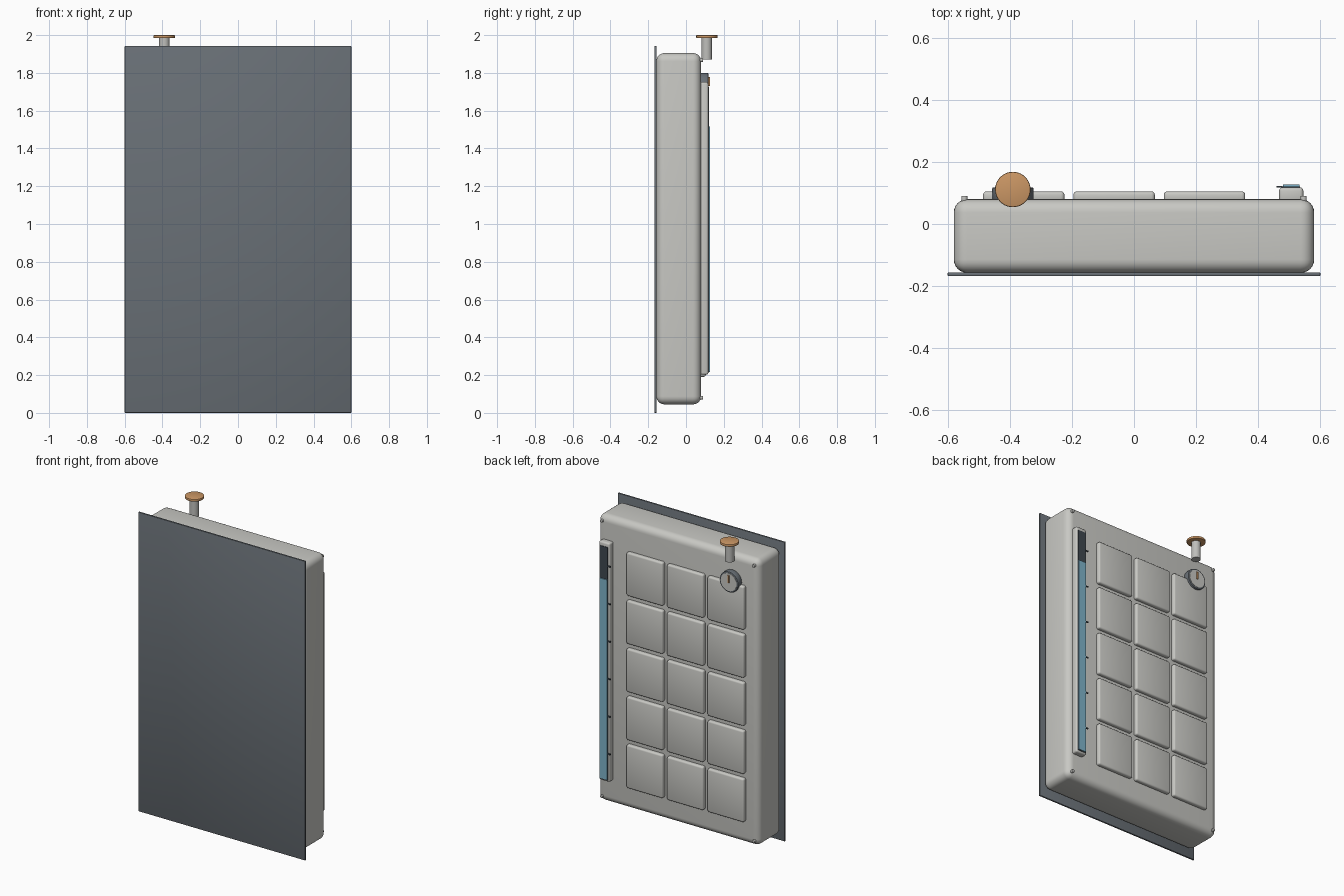
import bpy
import math

if "Cube" in bpy.data.objects:
    bpy.data.objects.remove(bpy.data.objects["Cube"], do_unlink=True)


def material(name, rgb):
    m = bpy.data.materials.new(name)
    m.use_nodes = True
    m.diffuse_color = (*rgb, 1)
    m.node_tree.nodes["Principled BSDF"].inputs["Base Color"].default_value = (*rgb, 1)
    return m


SHELL = material("warm light grey", (0.58, 0.58, 0.55))
SLATE = material("slate grey", (0.14, 0.16, 0.18))
COPPER = material("copper", (0.60, 0.31, 0.13))
FLUID = material("blue", (0.21, 0.45, 0.59))
DARK = material("charcoal", (0.05, 0.065, 0.08))
METAL = material("metal grey", (0.52, 0.52, 0.50))


def finish(ob, name, mat, bevel, segments):
    ob.name = name
    ob.data.materials.append(mat)
    if bevel:
        mod = ob.modifiers.new("rounded edges", "BEVEL")
        mod.width = bevel
        mod.segments = segments
        mod.limit_method = "ANGLE"
        bpy.ops.object.modifier_apply(modifier=mod.name)
    bpy.ops.object.shade_smooth_by_angle(angle=math.radians(35))
    return ob


def box(name, x, y, z, mat, bevel=0, segments=3):
    """Box from (min, max) ranges along each axis."""
    spans = (x, y, z)
    bpy.ops.mesh.primitive_cube_add(size=1, location=[(a + b) / 2 for a, b in spans])
    ob = bpy.context.object
    ob.scale = [b - a for a, b in spans]
    bpy.ops.object.transform_apply(location=False, rotation=False, scale=True)
    return finish(ob, name, mat, bevel, segments)


def cylinder(name, centre, radius, depth, mat, facing_back=False, bevel=0, sides=40):
    turn = (math.pi / 2, 0, 0) if facing_back else (0, 0, 0)
    bpy.ops.mesh.primitive_cylinder_add(vertices=sides, radius=radius, depth=depth,
                                        location=centre, rotation=turn)
    return finish(bpy.context.object, name, mat, bevel, 2)


# Face plate and rounded housing
box("face_plate", (-0.6, 0.6), (-0.168, -0.156), (0, 1.942), SLATE, 0.003, 2)
box("housing", (-0.58, 0.58), (-0.157, 0.08), (0.045, 1.905), SHELL, 0.043, 6)

# Grid of raised panels on the back
for row in range(5):
    for col in range(3):
        x = -0.355 + 0.291 * col
        z = 0.332 + 0.312 * row
        box(f"back_panel_{row}_{col}", (x - 0.131, x + 0.131), (0.07, 0.105),
            (z - 0.141, z + 0.141), SHELL, 0.011, 3)

# Corner screws
for sx in (-1, 1):
    for z in (0.08, 1.867):
        cylinder("corner_screw", (0.546 * sx, 0.08, z), 0.01, 0.02, METAL, True, 0.002, 16)

# Level gauge: casing, dark window, fluid column and tick marks
box("gauge_casing", (0.467, 0.545), (0.07, 0.118), (0.202, 1.752), SHELL, 0.011, 3)
box("gauge_window", (0.478, 0.534), (0.116, 0.121), (0.214, 1.726), DARK)
box("gauge_fluid", (0.479, 0.533), (0.12, 0.127), (0.217, 1.517), FLUID)
for i in range(6):
    z = 0.387 + 0.2436 * i
    box(f"gauge_tick_{i}", (0.458, 0.478), (0.117, 0.123), (z - 0.004, z + 0.004), DARK)

# Dial with pale face and pointer
cylinder("dial_rim", (-0.39, 0.097, 1.733), 0.067, 0.042, SLATE, True, 0.005)
cylinder("dial_face", (-0.39, 0.118, 1.733), 0.057, 0.004, SHELL, True)
box("dial_pointer", (-0.395, -0.385), (0.118, 0.126), (1.73, 1.778), COPPER)

# Push button on its stem
cylinder("button_stem", (-0.39, 0.11, 1.93), 0.028, 0.12, METAL)
cylinder("button_cap", (-0.39, 0.111, 1.992), 0.057, 0.016, COPPER, False, 0.004)
